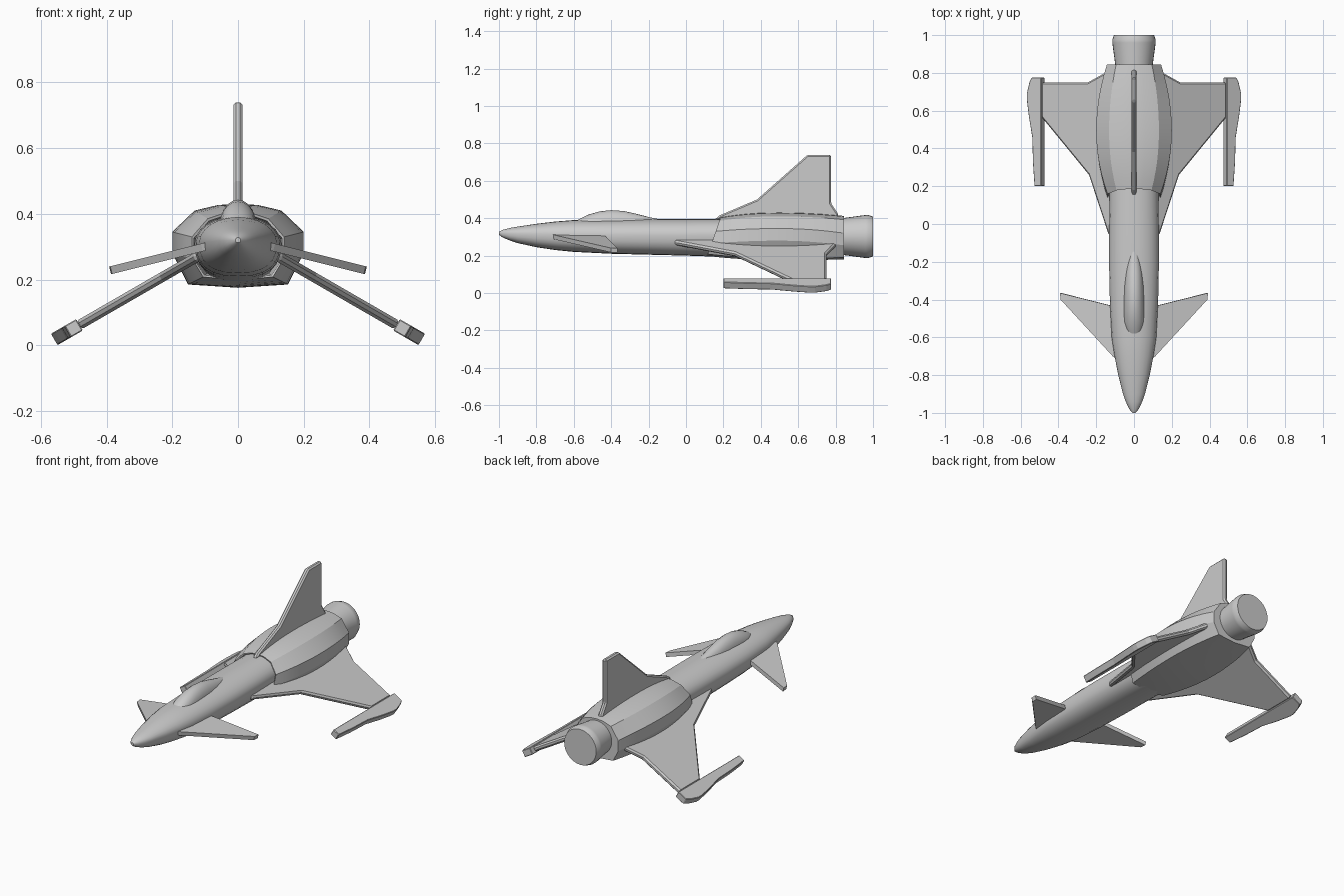
import bpy, bmesh
from math import sin, cos, pi, radians, copysign
from mathutils import Vector

if "Cube" in bpy.data.objects:
    bpy.data.objects.remove(bpy.data.objects["Cube"])


def finish(name, bm, smooth=None, mirror=False, bevel=0):
    bmesh.ops.recalc_face_normals(bm, faces=bm.faces)
    me = bpy.data.meshes.new(name)
    bm.to_mesh(me)
    bm.free()
    ob = bpy.data.objects.new(name, me)
    bpy.context.collection.objects.link(ob)
    if mirror:
        ob.modifiers.new("Mirror", 'MIRROR').use_mirror_merge = False
    if bevel:
        b = ob.modifiers.new("Bevel", 'BEVEL')
        b.width, b.segments = bevel, 1
    if smooth:
        bpy.ops.object.select_all(action='DESELECT')
        ob.select_set(True)
        bpy.context.view_layer.objects.active = ob
        bpy.ops.object.shade_smooth_by_angle(angle=radians(smooth))
    return ob


def loft(name, rings, smooth):
    """Skin a list of equal-length point rings and cap both ends."""
    bm = bmesh.new()
    vs = [[bm.verts.new(p) for p in r] for r in rings]
    n = len(vs[0])
    for a, b in zip(vs, vs[1:]):
        for i in range(n):
            j = (i + 1) % n
            bm.faces.new((a[i], a[j], b[j], b[i]))
    bm.faces.new(vs[0])
    bm.faces.new(vs[-1])
    return finish(name, bm, smooth)


def plate(name, pts, place, normal, thick, mirror=True, bevel=0):
    """Flat panel: outline placed in space, thickened both ways along normal."""
    off = Vector(normal).normalized() * thick / 2
    bm = bmesh.new()
    lo = bm.faces.new([bm.verts.new(Vector(place(*p)) - off) for p in pts])
    ext = bmesh.ops.extrude_face_region(bm, geom=[lo], use_keep_orig=True)
    moved = [g for g in ext["geom"] if isinstance(g, bmesh.types.BMVert)]
    bmesh.ops.translate(bm, verts=moved, vec=off * 2)
    return finish(name, bm, None, mirror, bevel)


def oval(y, w, top, bot, mid, n=24, flat=0.8):
    """Rounded section, flatter underneath."""
    ring = []
    for i in range(n):
        a = 2 * pi * i / n
        c, s = cos(a), sin(a)
        e = 1 if s >= 0 else flat
        x = w * copysign(abs(c) ** e, c)
        z = mid + (top - mid) * s if s >= 0 else mid - (mid - bot) * abs(s) ** e
        ring.append((x, y, z))
    return ring


# fuselage: y, half width, top, bottom
body = [(-1, .008, .328, .312), (-.98, .025, .338, .297), (-.94, .044, .348, .28),
        (-.9, .058, .355, .267), (-.8, .083, .37, .245), (-.7, .103, .382, .23),
        (-.6, .118, .39, .22), (-.4, .128, .393, .21), (-.2, .132, .395, .205),
        (0, .131, .395, .2), (.2, .128, .395, .193), (.35, .12, .395, .187)]
loft("fuselage", [oval(y, w, t, b, .32 - .01 * min(1, (y + 1) * 2))
                  for y, w, t, b in body], 40)

# canopy bubble
bubble = [(-.585, .03, .388), (-.565, .044, .398), (-.52, .053, .42), (-.46, .056, .437),
          (-.4, .055, .443), (-.33, .052, .438), (-.26, .046, .422),
          (-.19, .036, .404), (-.14, .02, .394)]
loft("canopy", [oval(y, w, t, .34, .365, 20) for y, w, t in bubble], 45)


# engine housing: faceted, barrel-shaped, with a recessed intake mouth
def facet(y, w, zt, zb, zm, slant=0):
    half = [(0, zt), (.3 * w, zt - .003), (.66 * w, zt - .02), (w, zm),
            (w, zm - .065), (.76 * w, zb + .01), (0, zb)]
    full = half + [(-x, z) for x, z in half[-2:0:-1]]
    return [(x, y + slant * (z - .29), z) for x, z in full]


rings = [facet(.26, .12, .385, .21, .32, .35), facet(.15, .134, .398, .203, .326, .35)]
for i in range(13):
    t = i / 6 - 1
    q = t * t
    end = (.14, .405, .198, .33) if t < 0 else (.143, .412, .18, .32)
    vals = [m + (e - m) * q for m, e in zip((.2, .43, .175, .345), end)]
    rings.append(facet(.495 + .35 * t, *vals, slant=.35 * q if t < 0 else 0))
loft("engine_housing", rings, 14)

# nozzle
loft("nozzle", [[(r * cos(2 * pi * i / 32), y, .302 + r * sin(2 * pi * i / 32))
                 for i in range(32)]
                for y, r in [(.82, .1), (.85, .1), (.96, .115), (.975, .115), (1, .106)]], 35)

# drooped main wings
def wing_plane(x, y):
    return (x, y, .3405 - .577 * x)


wing_normal = (.5, 0, .866)
plate("wing", [(.09, -.07), (.13, -.06), (.235, .26), (.485, .565), (.485, .75),
               (.24, .75), (.15, .8), (.09, .8)], wing_plane, wing_normal, .03, bevel=.009)

# wing tip pods
plate("tip_pod", [(.482, .2), (.518, .2), (.526, .32), (.53, .46), (.548, .57),
                  (.559, .66), (.559, .69), (.545, .75), (.533, .775), (.482, .775)],
      wing_plane, wing_normal, .04, bevel=.003)

# canards
plate("canard", [(.05, -.75), (.11, -.7), (.386, -.4), (.389, -.365), (.05, -.45)],
      lambda x, y: (x, y, .325 - .25 * x), (.25, 0, 1), .024)

# tail fin
plate("tail_fin", [(.15, .39), (.18, .415), (.38, .5), (.65, .739), (.775, .739),
                   (.775, .48), (.815, .42), (.815, .39)],
      lambda y, z: (0, y, z), (1, 0, 0), .028, mirror=False, bevel=.008)
